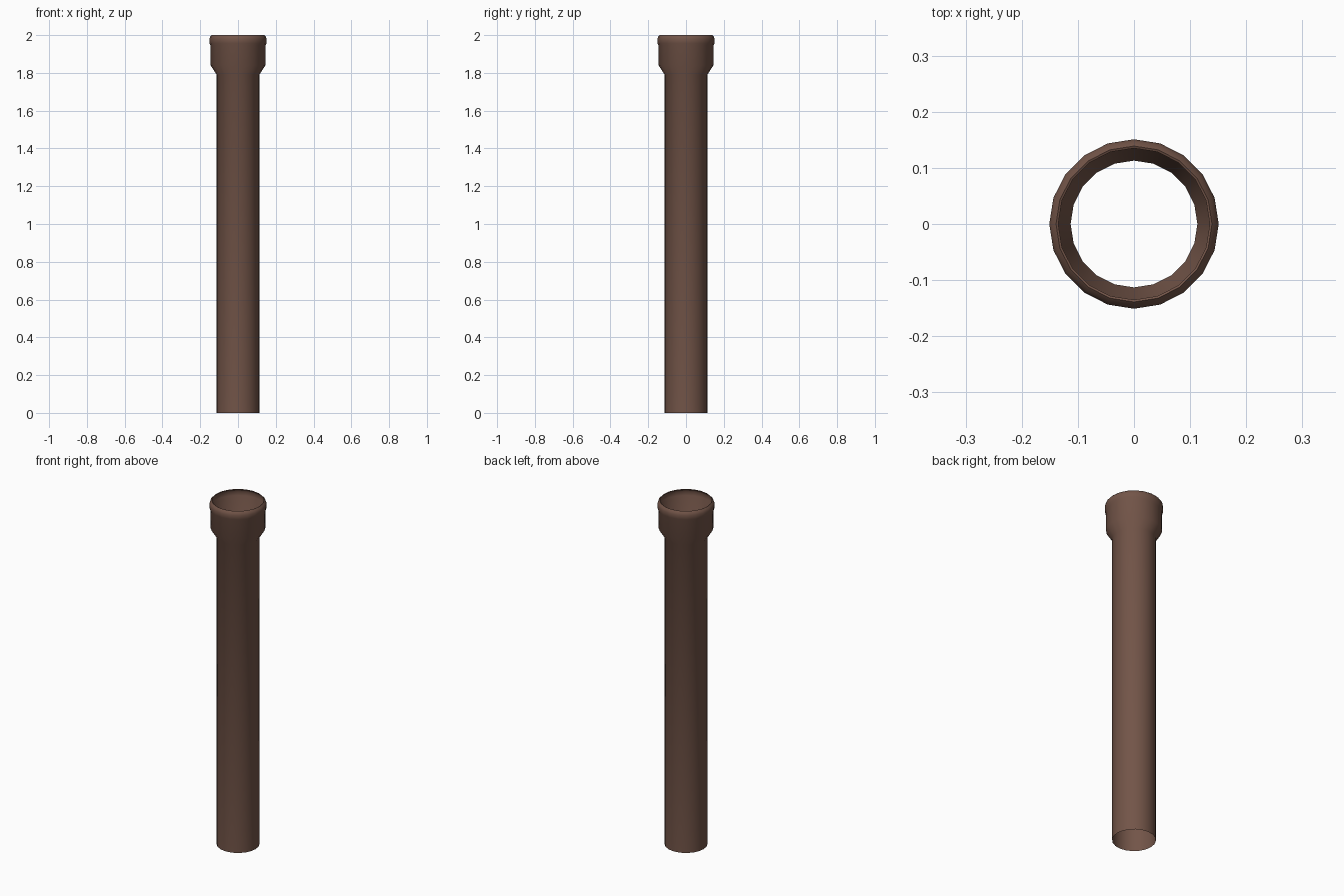
import bpy, math

if "Cube" in bpy.data.objects:
    bpy.data.objects.remove(bpy.data.objects["Cube"])

SIDES = 20
# radius, height from the open bottom up to the socket rim
profile = [(0.113, 0.0), (0.113, 1.79), (0.145, 1.84), (0.145, 1.945),
           (0.151, 1.957), (0.151, 1.98), (0.147, 1.992), (0.139, 2.0), (0.135, 1.998)]

# Pipe with socket: thin-walled revolved shell
verts = [(r * math.cos(2 * math.pi * i / SIDES), r * math.sin(2 * math.pi * i / SIDES), z)
         for r, z in profile for i in range(SIDES)]
faces = [(k * SIDES + i, k * SIDES + (i + 1) % SIDES,
          (k + 1) * SIDES + (i + 1) % SIDES, (k + 1) * SIDES + i)
         for k in range(len(profile) - 1) for i in range(SIDES)]
mesh = bpy.data.meshes.new("drain_pipe")
mesh.from_pydata(verts, [], faces)
pipe = bpy.data.objects.new("drain_pipe", mesh)
bpy.context.collection.objects.link(pipe)

# Brown plastic
mat = bpy.data.materials.new("brown_plastic")
mat.diffuse_color = (0.17, 0.09, 0.065, 1)
mat.use_nodes = True
mat.node_tree.nodes["Principled BSDF"].inputs["Base Color"].default_value = mat.diffuse_color
mesh.materials.append(mat)

# Smooth walls, crisp socket edges
bpy.context.view_layer.objects.active = pipe
pipe.select_set(True)
bpy.ops.object.shade_smooth_by_angle(angle=math.radians(40))
